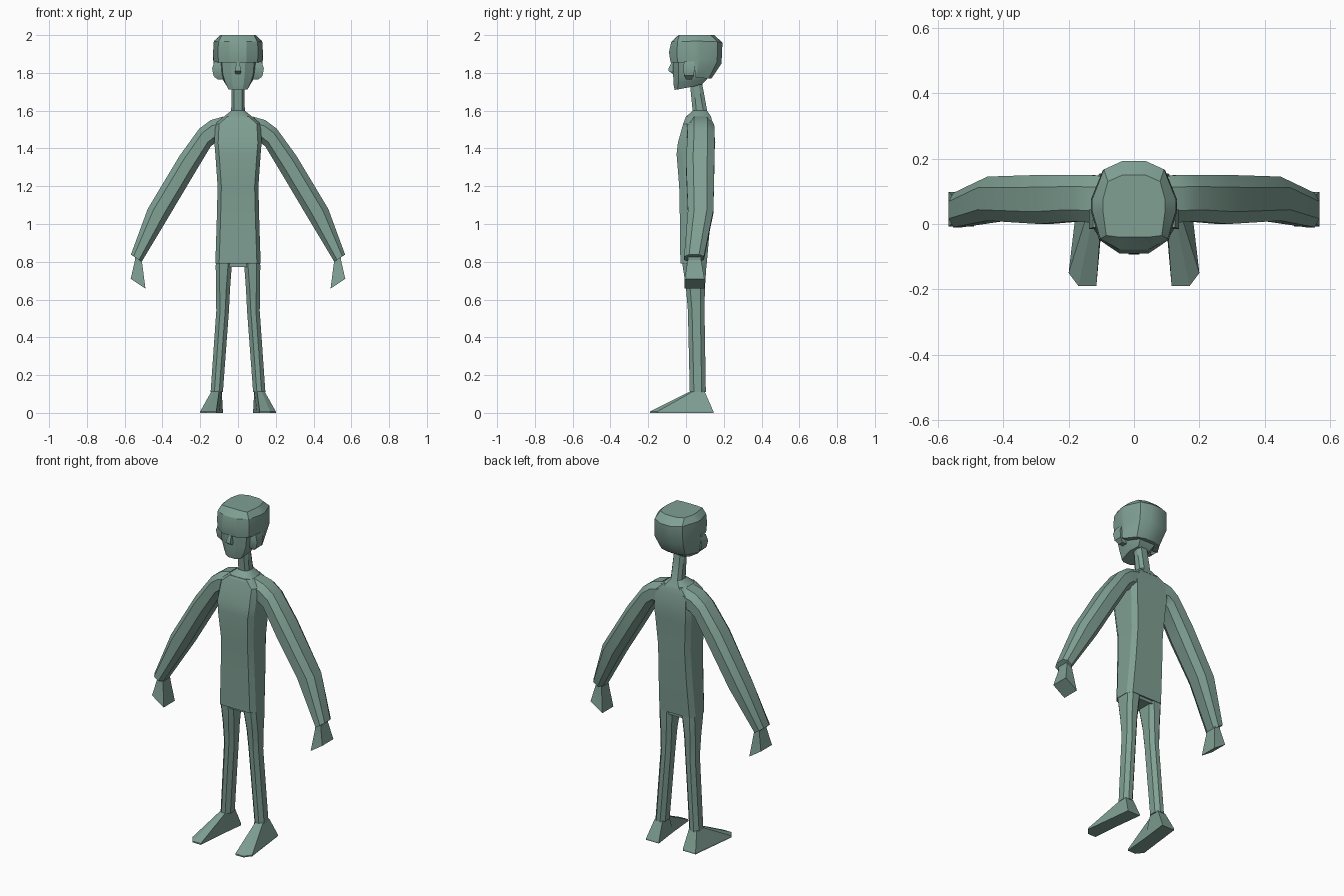
import bpy, bmesh, math

skin = bpy.data.materials.new("sage_green")
skin.diffuse_color = (0.215, 0.35, 0.295, 1)


def loft(name, rings, mirror=False, angle=30):
    """Skin a stack of equal-sized rings, closing both ends with strips."""
    bm = bmesh.new()
    loops = [[bm.verts.new(p) for p in ring] for ring in rings]
    n = len(loops[0])
    for a, b in zip(loops, loops[1:]):
        for i in range(n):
            j = (i + 1) % n
            bm.faces.new((a[i], a[j], b[j], b[i]))
    for r in (loops[0], loops[-1]):
        for i in range(n // 2 - 1):
            bm.faces.new((r[i], r[i + 1], r[n - 2 - i], r[n - 1 - i]))
    bmesh.ops.recalc_face_normals(bm, faces=bm.faces)
    me = bpy.data.meshes.new(name)
    bm.to_mesh(me)
    bm.free()
    me.materials.append(skin)
    ob = bpy.data.objects.new(name, me)
    bpy.context.collection.objects.link(ob)
    bpy.ops.object.select_all(action='DESELECT')
    ob.select_set(True)
    bpy.context.view_layer.objects.active = ob
    bpy.ops.object.shade_smooth_by_angle(angle=math.radians(angle))
    if mirror:
        mod = ob.modifiers.new("mirror", 'MIRROR')
        mod.use_mirror_merge = False
    return ob


def octagon(x0, x1, y0, y1, z, cx, cy):
    """Level rectangle with cut corners."""
    return [(x1 - cx, y0, z), (x1, y0 + cy, z), (x1, y1 - cy, z), (x1 - cx, y1, z),
            (x0 + cx, y1, z), (x0, y1 - cy, z), (x0, y0 + cy, z), (x0 + cx, y0, z)]


def rect(x0, x1, y0, y1, z):
    return [(x0, y0, z), (x1, y0, z), (x1, y1, z), (x0, y1, z)]


def across(outer, inner, y0, y1, c=0.25):
    """Tilted cut-corner section between an outer and an inner (x, z) point."""
    def pt(t, s):
        return (inner[0] + (outer[0] - inner[0]) * t, y0 + (y1 - y0) * s,
                inner[1] + (outer[1] - inner[1]) * t)
    return [pt(1 - c, 0), pt(1, c), pt(1, 1 - c), pt(1 - c, 1),
            pt(c, 1), pt(0, 1 - c), pt(0, c), pt(c, 0)]


def both(half):
    """Front-to-back right half outline completed with its reflection."""
    return half + [(-x, y, z) for x, y, z in reversed(half)]


# long shirt: half width, front, back, height
loft("shirt", [octagon(-w, w, a, b, z, 0.02, 0.03) for w, a, b, z in (
    (0.12, -0.03, 0.11, 0.79), (0.113, -0.032, 0.128, 1.0), (0.108, -0.036, 0.14, 1.2),
    (0.12, -0.05, 0.15, 1.37), (0.125, -0.043, 0.155, 1.43),
    (0.12, -0.015, 0.145, 1.53), (0.075, 0.0, 0.13, 1.57))])

# sleeves from the shoulder to the wrist
loft("sleeve", [across(*r) for r in (
    ((0.08, 1.568), (0.09, 1.43), 0.01, 0.145),
    ((0.145, 1.55), (0.12, 1.43), 0.005, 0.15),
    ((0.205, 1.505), (0.145, 1.41), 0.008, 0.15),
    ((0.31, 1.36), (0.235, 1.26), 0.0, 0.15),
    ((0.478, 1.08), (0.36, 1.05), 0.01, 0.145),
    ((0.567, 0.838), (0.51, 0.80), -0.01, 0.095))], mirror=True)

# wedge hands
loft("hand", [across(*r, c=0.0)[1:8:2] for r in (
    ((0.548, 0.85), (0.512, 0.83), 0.01, 0.08),
    ((0.545, 0.81), (0.507, 0.79), 0.01, 0.08),
    ((0.568, 0.71), (0.49, 0.658), -0.008, 0.098))], mirror=True, angle=15)

# trousers
loft("hips", [octagon(-0.1, 0.1, -0.01, 0.1, z, 0.02, 0.02) for z in (0.772, 0.83)])
loft("leg", [octagon(x0, x1, a, b, z, 0.02, 0.022) for x0, x1, a, b, z in (
    (0.08, 0.145, 0.02, 0.105, 0.11), (0.048, 0.115, 0.01, 0.098, 0.54),
    (0.042, 0.117, 0.0, 0.1, 0.66), (0.033, 0.118, -0.018, 0.108, 0.78),
    (0.033, 0.115, -0.018, 0.105, 0.83))], mirror=True)

# pointed feet
base = [(0.115, -0.19), (0.17, -0.19), (0.2, -0.15), (0.165, 0.145), (0.08, 0.145), (0.1, -0.02)]
ankle = [(0.1, 0.025), (0.125, 0.025), (0.14, 0.04), (0.14, 0.098), (0.088, 0.098), (0.086, 0.035)]
loft("foot", [[(x, y, 0) for x, y in base],
              [(x, y, 0.008) for x, y in base],
              [(x, y, 0.115) for x, y in ankle]], mirror=True, angle=15)

# neck and its flared collar
loft("neck", [octagon(-w, w, a, b, z, w * 0.4, 0.02) for w, a, b, z in (
    (0.085, -0.005, 0.135, 1.56), (0.07, 0.005, 0.13, 1.572), (0.036, 0.035, 0.112, 1.6),
    (0.034, 0.022, 0.088, 1.73), (0.034, 0.02, 0.085, 1.78))])

# face with narrowing jaw
loft("face", [both(h) for h in (
    [(0.025, -0.06, 1.71), (0.05, -0.045, 1.712), (0.058, 0.04, 1.728), (0.04, 0.085, 1.74)],
    [(0.03, -0.066, 1.74), (0.068, -0.04, 1.75), (0.078, 0.05, 1.76), (0.05, 0.11, 1.765)],
    [(0.035, -0.068, 1.79), (0.08, -0.04, 1.79), (0.095, 0.05, 1.79), (0.06, 0.12, 1.79)],
    [(0.04, -0.07, 1.88), (0.088, -0.04, 1.88), (0.11, 0.05, 1.88), (0.06, 0.12, 1.88)])])
loft("nose", [rect(-w, w, y, -0.05, z) for w, y, z in (
    (0.012, -0.07, 1.795), (0.017, -0.093, 1.81), (0.013, -0.092, 1.825), (0.008, -0.074, 1.86))])

# ears
loft("ear", [rect(*r) for r in (
    (0.08, 0.108, 0.0, 0.03, 1.765), (0.08, 0.13, -0.01, 0.042, 1.785),
    (0.08, 0.137, -0.015, 0.045, 1.825), (0.08, 0.125, -0.01, 0.045, 1.86))], mirror=True)

# angular cap of hair, hanging lower behind the ears
loft("hair", [both(h) for h in (
    [(0.045, -0.082, 1.855), (0.103, -0.045, 1.855), (0.125, 0.042, 1.855),
     (0.125, 0.05, 1.775), (0.08, 0.12, 1.77), (0.03, 0.135, 1.77)],
    [(0.045, -0.09, 1.91), (0.107, -0.048, 1.91), (0.132, 0.04, 1.91),
     (0.132, 0.075, 1.88), (0.095, 0.165, 1.86), (0.035, 0.188, 1.85)],
    [(0.045, -0.078, 1.965), (0.103, -0.045, 1.965), (0.128, 0.04, 1.968),
     (0.128, 0.075, 1.968), (0.092, 0.167, 1.965), (0.035, 0.193, 1.96)],
    [(0.045, -0.04, 2.0), (0.085, -0.035, 2.0), (0.095, 0.04, 2.0),
     (0.095, 0.075, 2.0), (0.08, 0.13, 2.0), (0.035, 0.15, 2.0)])])
